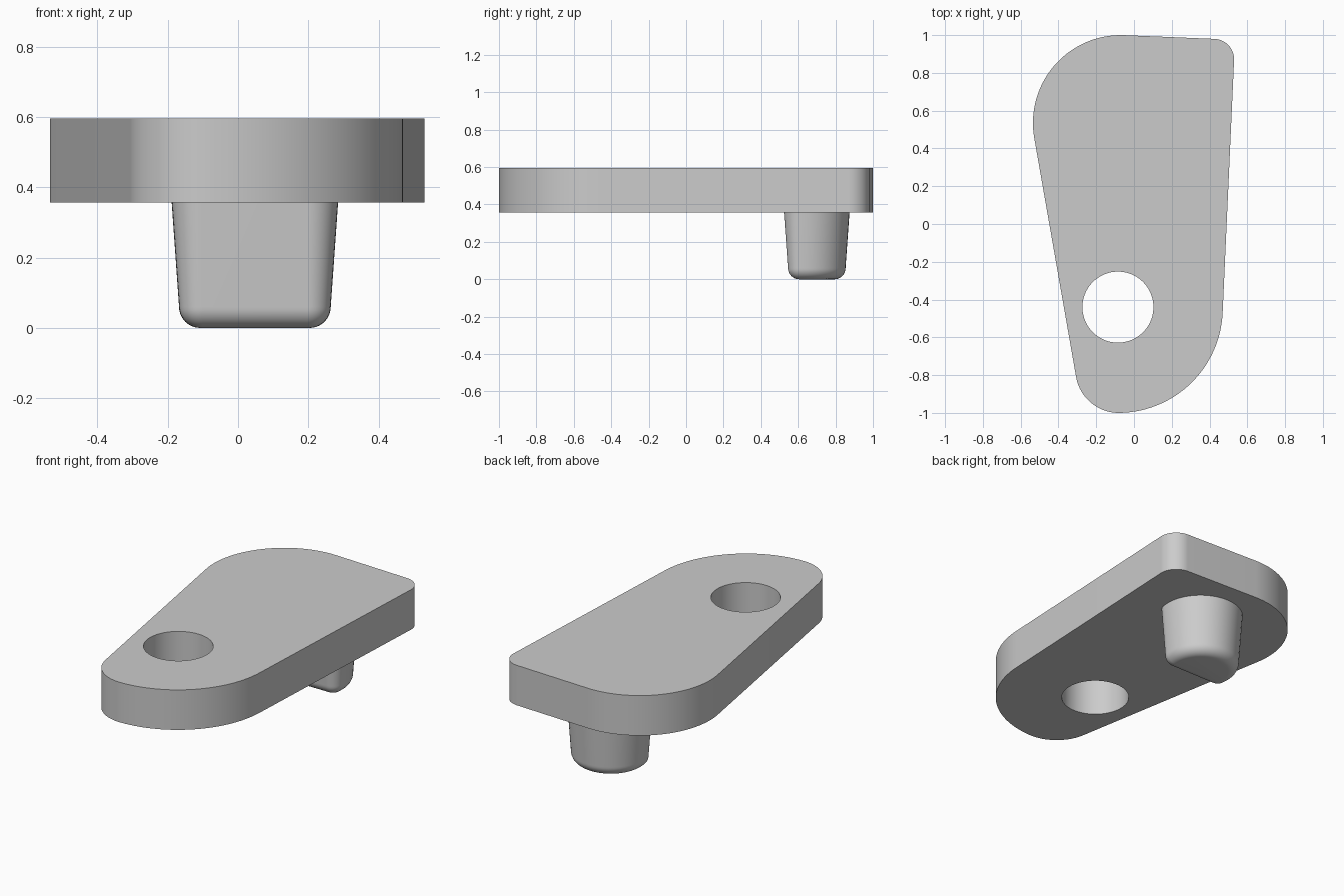
import bpy, bmesh
from math import sin, cos, pi, radians, atan2, acos, hypot
from mathutils import Vector

if "Cube" in bpy.data.objects:
    bpy.data.objects.remove(bpy.data.objects["Cube"], do_unlink=True)

grey = bpy.data.materials.new("plain grey")
grey.use_nodes = True
grey.diffuse_color = (0.6, 0.6, 0.6, 1)
grey.node_tree.nodes["Principled BSDF"].inputs["Base Color"].default_value = (0.6, 0.6, 0.6, 1)

BOTTOM, TOP = 0.357, 0.595


def rounded_outline(circles, steps=32):
    """Tangent outline around circles (x, y, r) listed counter-clockwise."""
    normals = []
    for (x0, y0, r0), (x1, y1, r1) in zip(circles, circles[1:] + circles[:1]):
        dx, dy = x1 - x0, y1 - y0
        normals.append(atan2(dy, dx) - acos((r0 - r1) / hypot(dx, dy)))
    points = []
    for i, (x, y, r) in enumerate(circles):
        start = normals[i - 1]
        sweep = (normals[i] - start) % (2 * pi)
        for k in range(steps + 1):
            a = start + sweep * k / steps
            points.append((x + r * cos(a), y + r * sin(a)))
    return points


def add_loop(bm, points, z):
    verts = [bm.verts.new((x, y, z)) for x, y in points]
    edges = [bm.edges.new((v, verts[i - 1])) for i, v in enumerate(verts)]
    return verts, edges


def finish(bm, name):
    bmesh.ops.recalc_face_normals(bm, faces=bm.faces)
    mesh = bpy.data.meshes.new(name)
    bm.to_mesh(mesh)
    bm.free()
    mesh.materials.append(grey)
    obj = bpy.data.objects.new(name, mesh)
    bpy.context.collection.objects.link(obj)
    bpy.ops.object.select_all(action="DESELECT")
    obj.select_set(True)
    bpy.context.view_layer.objects.active = obj
    bpy.ops.object.shade_smooth_by_angle(angle=radians(30))


# Plate with a round through hole
corners = [(-0.08, -0.77, 0.23), (-0.085, -0.445, 0.555),
           (0.422, 0.872, 0.108), (-0.07, 0.535, 0.465)]
hole = [(-0.085 + 0.188 * cos(2 * pi * i / 96), -0.44 + 0.188 * sin(2 * pi * i / 96))
        for i in range(96)]
bm = bmesh.new()
edges = add_loop(bm, rounded_outline(corners), BOTTOM)[1] + add_loop(bm, hole, BOTTOM)[1]
bmesh.ops.triangle_fill(bm, edges=edges, use_beauty=True, normal=(0, 0, 1))
raised = bmesh.ops.extrude_face_region(bm, geom=bm.faces[:], use_keep_orig=True)
bmesh.ops.translate(bm, verts=[g for g in raised["geom"] if isinstance(g, bmesh.types.BMVert)],
                    vec=Vector((0, 0, TOP - BOTTOM)))
finish(bm, "plate")

# Tapered D-shaped peg: flat front, round back, filleted lower edge
peg = [(-0.102, 0.61, 0.085), (0.198, 0.61, 0.085), (0.048, 0.638, 0.237)]
taper, fillet = 0.021, 0.06
levels = [(BOTTOM, 0)]
for k in range(11):
    a = pi / 2 * k / 10
    levels.append((fillet * (1 - sin(a)), taper + fillet * (1 - cos(a))))
bm = bmesh.new()
previous = None
for z, inset in levels:
    ring = add_loop(bm, rounded_outline([(x, y, r - inset) for x, y, r in peg], 24), z)[0]
    if previous:
        for i in range(len(ring)):
            bm.faces.new((previous[i - 1], previous[i], ring[i], ring[i - 1]))
    previous = ring
bm.faces.new(previous)
finish(bm, "peg")
